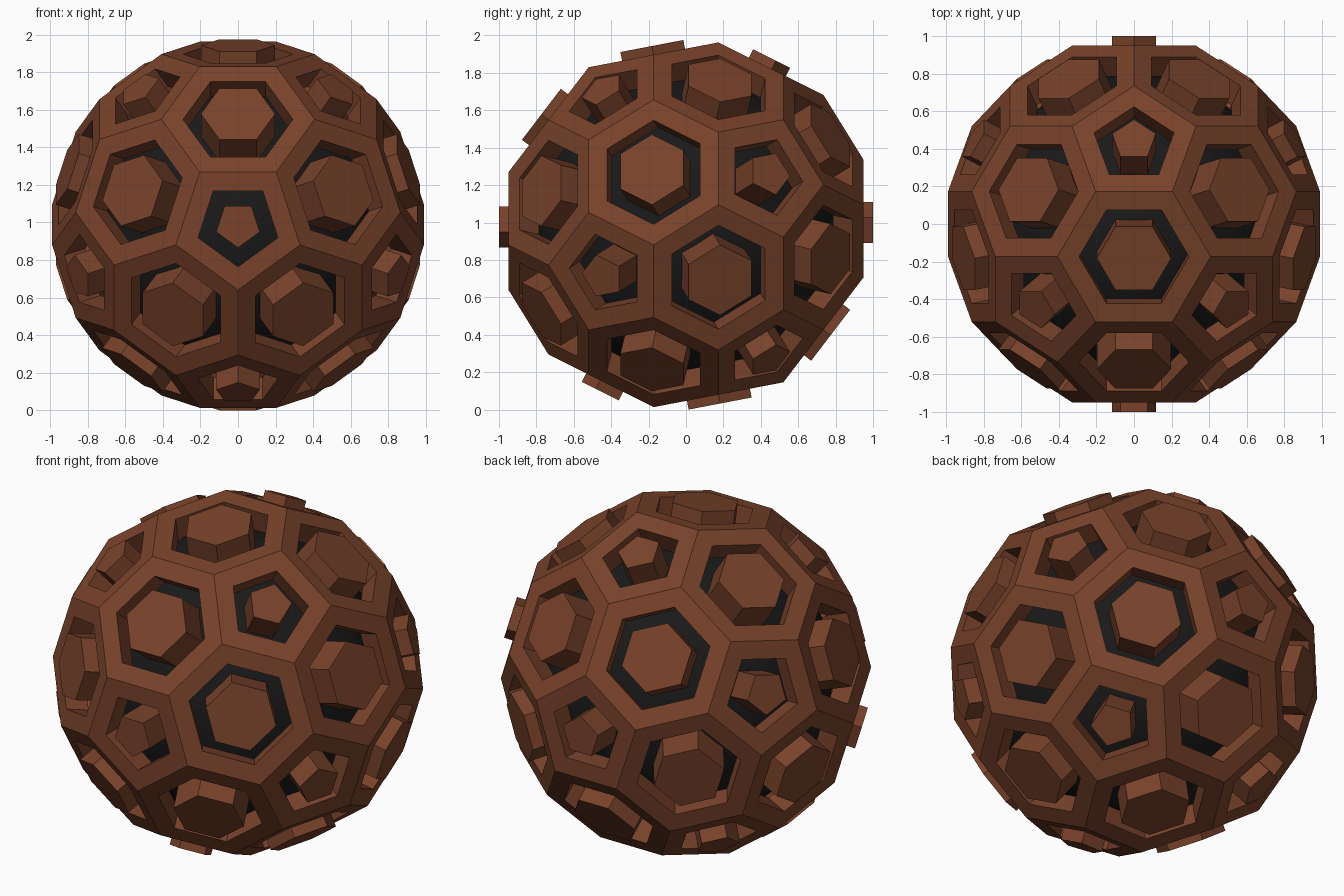
import bpy, bmesh
from math import sin, cos, atan, pi, sqrt
from itertools import combinations
from mathutils import Vector

if "Cube" in bpy.data.objects:
    bpy.data.objects.remove(bpy.data.objects["Cube"])

EDGE = 0.408          # edge of the truncated icosahedron
DEPTH = 0.13          # thickness of the lattice
HOLE_INSET = 0.10     # lattice strut half width
PLUG_INSET = 0.182    # plug outline inside each face


def material(name, rgb):
    m = bpy.data.materials.new(name)
    m.diffuse_color = (*rgb, 1)
    m.use_nodes = True
    m.node_tree.nodes["Principled BSDF"].inputs["Base Color"].default_value = m.diffuse_color
    return m


BROWN = material("brown", (0.19, 0.055, 0.024))
DARK = material("dark", (0.01, 0.01, 0.01))


def finish(bm, name, mat):
    bmesh.ops.remove_doubles(bm, verts=bm.verts, dist=1e-4)
    bmesh.ops.recalc_face_normals(bm, faces=bm.faces)
    mesh = bpy.data.meshes.new(name)
    bm.to_mesh(mesh)
    bm.free()
    mesh.materials.append(mat)
    ob = bpy.data.objects.new(name, mesh)
    bpy.context.collection.objects.link(ob)
    return ob


# Icosahedron corners: one on the front (-y), a ring with a corner straight down
R = EDGE * 3 * sin(2 * pi / 5)
t = atan(0.5)
half = [Vector((0, -R, 0))]
for i in range(5):
    a = -pi / 2 + i * 2 * pi / 5
    half.append(Vector((cos(t) * cos(a), -sin(t), cos(t) * sin(a))) * R)
ico = half + [-v for v in half]


def near(a, b):
    return (ico[a] - ico[b]).length < 3.1 * EDGE


def ordered(points):
    c = sum(points, Vector()) / len(points)
    n = c.normalized()
    u = (points[0] - c).normalized()
    w = n.cross(u)
    from_angle = lambda p: -(p - c).dot(u) if (p - c).dot(w) >= -1e-6 else 2 + (p - c).dot(u)
    return sorted(points, key=from_angle), c, n


# Truncated icosahedron faces: 12 pentagons and 20 hexagons
pents = [ordered([ico[i].lerp(ico[j], 1 / 3) for j in range(12) if j != i and near(i, j)])
         for i in range(12)]
hexes = [ordered([ico[a].lerp(ico[b], 1 / 3) for a in tri for b in tri if a != b])
         for tri in combinations(range(12), 3)
         if all(near(a, b) for a, b in combinations(tri, 2))]


def inset(face, amount):
    pts, c, n = face
    apothem = ((pts[0] + pts[1]) / 2 - c).length
    return [c + (p - c) * (1 - amount / apothem) for p in pts]


# Lattice frame with a straight-walled window in each face
bm = bmesh.new()
for face in pents + hexes:
    pts, c, n = face
    hole = inset(face, HOLE_INSET)
    rings = [pts, hole, [p - n * DEPTH for p in hole], [p * 0.86 for p in pts]]
    rings = [[bm.verts.new(p) for p in r] for r in rings]
    k = len(pts)
    for r0, r1 in zip(rings, rings[1:]):
        for i in range(k):
            j = (i + 1) % k
            bm.faces.new((r0[i], r0[j], r1[j], r1[i]))
parts = [finish(bm, "lattice_frame", BROWN)]


# Prism plugs standing in the windows
def plugs(name, faces, top):
    bm = bmesh.new()
    for face in faces:
        n = face[2]
        base = inset(face, PLUG_INSET)
        d = face[1].length
        hi = [bm.verts.new(p + n * (top - d)) for p in base]
        lo = [bm.verts.new(p + n * (0.74 - d)) for p in base]
        bm.faces.new(hi)
        bm.faces.new(lo[::-1])
        for i in range(len(hi)):
            j = (i + 1) % len(hi)
            bm.faces.new((hi[i], lo[i], lo[j], hi[j]))
    return finish(bm, name, BROWN)


parts.append(plugs("pentagon_plugs", pents, 1.0))
parts.append(plugs("hexagon_plugs", hexes, 0.973))

# Dark inner core
bm = bmesh.new()
bmesh.ops.create_icosphere(bm, subdivisions=4, radius=0.80)
for f in bm.faces:
    f.smooth = True
parts.append(finish(bm, "inner_core", DARK))

# Stand the model on z = 0
lift = -min(v.co.z for ob in parts for v in ob.data.vertices)
for ob in parts:
    ob.location.z = lift
